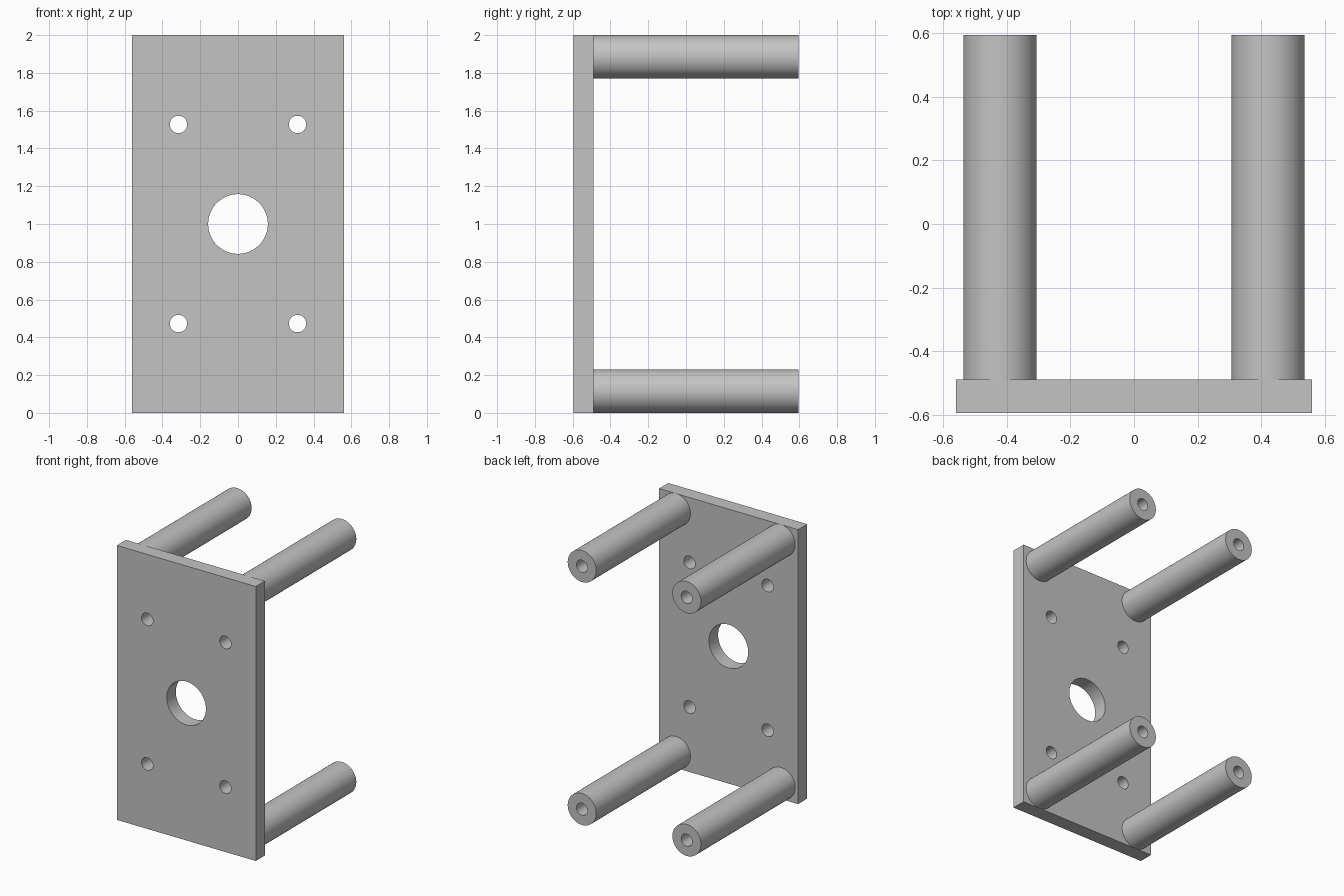
import bpy
import bmesh
from math import pi, radians
from mathutils import Matrix, Vector

default_cube = bpy.data.objects.get("Cube")
if default_cube:
    bpy.data.objects.remove(default_cube, do_unlink=True)

# Overall dimensions
HALF_WIDTH, HEIGHT = 0.56, 2.0
FRONT, PLATE_BACK, POST_END = -0.595, -0.49, 0.595
POST_RADIUS, POST_X = 0.115, 0.422
BORE_RADIUS, BORE_DEPTH = 0.044, 0.4
SEGMENTS = 64

grey = bpy.data.materials.new("plain_grey")
grey.use_nodes = True
colour = (0.55, 0.55, 0.55, 1)
grey.diffuse_color = colour
grey.node_tree.nodes["Principled BSDF"].inputs["Base Color"].default_value = colour


def add_object(name, bm):
    bmesh.ops.recalc_face_normals(bm, faces=bm.faces)
    mesh = bpy.data.meshes.new(name)
    bm.to_mesh(mesh)
    bm.free()
    mesh.materials.append(grey)
    obj = bpy.data.objects.new(name, mesh)
    bpy.context.collection.objects.link(obj)
    return obj


def smooth(obj):
    bpy.ops.object.select_all(action='DESELECT')
    obj.select_set(True)
    bpy.context.view_layer.objects.active = obj
    bpy.ops.object.shade_smooth_by_angle(angle=radians(30))


# Mounting plate
bm = bmesh.new()
thickness = PLATE_BACK - FRONT
middle = (FRONT + PLATE_BACK) / 2
bmesh.ops.create_cube(bm, size=1, matrix=Matrix.Translation((0, middle, HEIGHT / 2))
                      @ Matrix.Diagonal((2 * HALF_WIDTH, thickness, HEIGHT, 1)))
plate = add_object("mounting_plate", bm)

# Centre opening and four screw holes, cut through the plate
holes = [(0, 0, 0.158)] + [(x, z, 0.046) for x in (-0.315, 0.315) for z in (-0.527, 0.527)]
bm = bmesh.new()
for x, z, radius in holes:
    bmesh.ops.create_cone(bm, cap_ends=True, segments=SEGMENTS, radius1=radius,
                          radius2=radius, depth=thickness * 3,
                          matrix=Matrix.Translation((x, middle, HEIGHT / 2 + z))
                          @ Matrix.Rotation(pi / 2, 4, 'X'))
cutter = add_object("hole_cutter", bm)
cutter.hide_render = True
cut = plate.modifiers.new("holes", 'BOOLEAN')
cut.operation = 'DIFFERENCE'
cut.solver = 'EXACT'
cut.object = cutter
smooth(plate)
bpy.ops.object.modifier_apply(modifier=cut.name)
bpy.data.objects.remove(cutter, do_unlink=True)
smooth(plate)


# Standoff post: a turned profile with a blind bore in its free end
def standoff(name, x, z):
    profile = [(0, PLATE_BACK), (POST_RADIUS, PLATE_BACK), (POST_RADIUS, POST_END),
               (BORE_RADIUS, POST_END), (BORE_RADIUS, POST_END - BORE_DEPTH),
               (0, POST_END - BORE_DEPTH)]
    bm = bmesh.new()
    verts = [bm.verts.new((r, y, 0)) for r, y in profile]
    edges = [bm.edges.new(pair) for pair in zip(verts, verts[1:])]
    bmesh.ops.spin(bm, geom=verts + edges, cent=(0, 0, 0), axis=(0, 1, 0),
                   angle=2 * pi, steps=SEGMENTS)
    bmesh.ops.remove_doubles(bm, verts=bm.verts, dist=0.0001)
    bmesh.ops.translate(bm, verts=bm.verts, vec=Vector((x, 0, z)))
    smooth(add_object(name, bm))


for side, x in (("left", POST_X), ("right", -POST_X)):
    for level, z in (("lower", POST_RADIUS), ("upper", HEIGHT - POST_RADIUS)):
        standoff(f"{level}_{side}_post", x, z)
